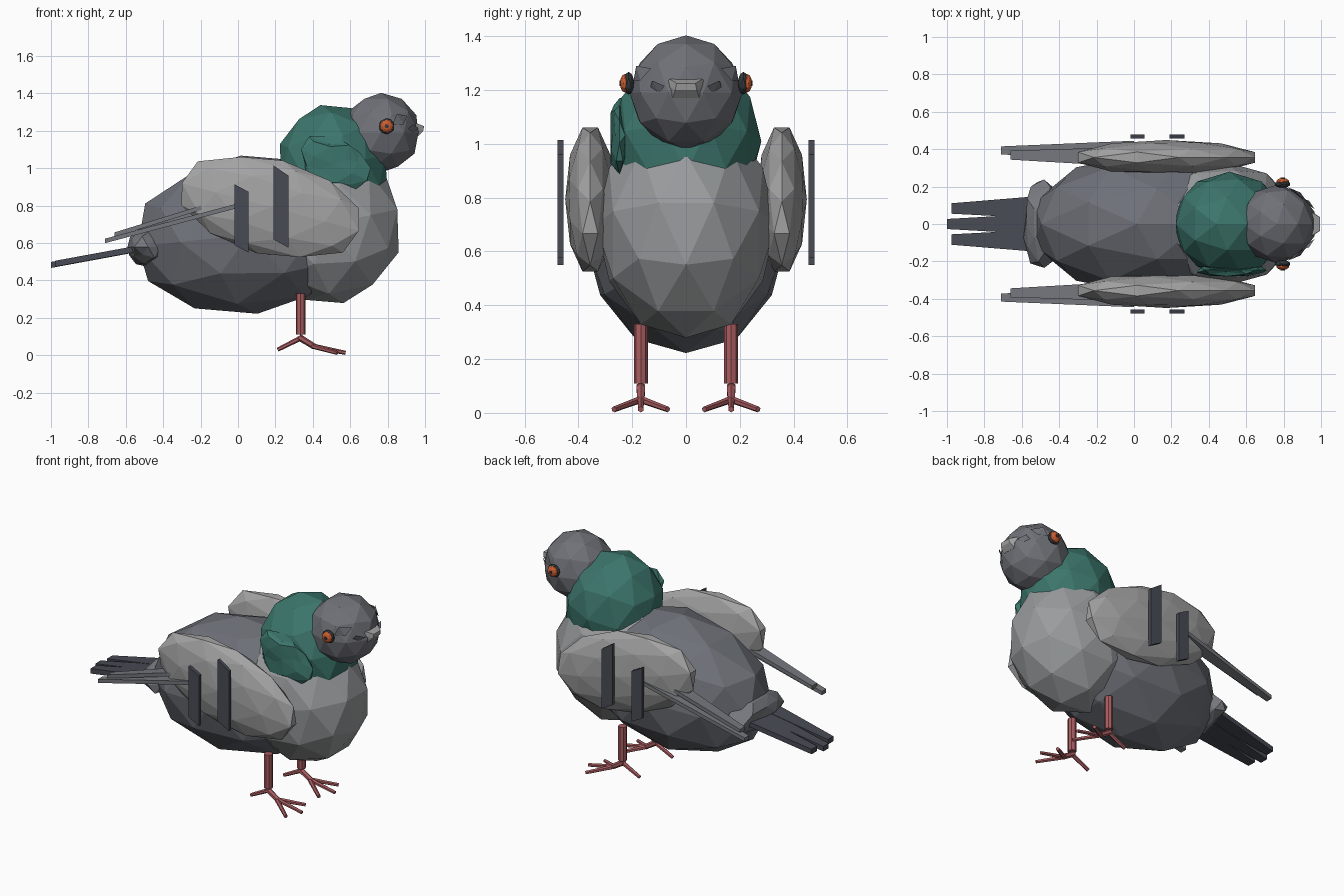
import bpy, bmesh, math, random
from mathutils import Vector, Matrix

if "Cube" in bpy.data.objects:
    bpy.data.objects.remove(bpy.data.objects["Cube"])

random.seed(4)


def mat(name, rgb):
    m = bpy.data.materials.new(name)
    m.diffuse_color = (*rgb, 1)
    m.use_nodes = True
    m.node_tree.nodes["Principled BSDF"].inputs["Base Color"].default_value = m.diffuse_color
    return m


SLATE = mat("slate grey", (0.155, 0.164, 0.188))
HEAD = mat("head grey", (0.16, 0.165, 0.185))
BREAST = mat("breast grey", (0.32, 0.332, 0.34))
WING = mat("wing grey", (0.37, 0.37, 0.37))
FEATHER = mat("feather grey", (0.18, 0.185, 0.205))
DARK = mat("dark feather", (0.065, 0.07, 0.09))
GREEN = mat("neck green", (0.045, 0.18, 0.15))
PINK = mat("leg pink", (0.40, 0.11, 0.12))
ORANGE = mat("eye orange", (0.60, 0.11, 0.03))
RING = mat("eye dark", (0.035, 0.04, 0.045))


def finish(name, bm, material):
    bmesh.ops.recalc_face_normals(bm, faces=bm.faces[:])
    me = bpy.data.meshes.new(name)
    bm.to_mesh(me)
    bm.free()
    me.materials.append(material)
    ob = bpy.data.objects.new(name, me)
    bpy.context.collection.objects.link(ob)
    return ob


def blob(name, loc, size, material, tilt=0, sub=2, jitter=0):
    """Faceted ellipsoid, pitched about the y axis (degrees)."""
    bm = bmesh.new()
    bmesh.ops.create_icosphere(bm, subdivisions=sub, radius=1)
    for v in bm.verts:
        v.co *= 1 + random.uniform(-jitter, jitter)
    bm.transform(Matrix.Translation(loc) @ Matrix.Rotation(math.radians(tilt), 4, 'Y')
                 @ Matrix.Diagonal((*size, 1)))
    return finish(name, bm, material)


def rod(name, a, b, r1, r2, material, sides=8):
    """Cone or cylinder between two points."""
    a, b = Vector(a), Vector(b)
    bm = bmesh.new()
    bmesh.ops.create_cone(bm, cap_ends=True, segments=sides, radius1=r1, radius2=r2,
                          depth=(b - a).length)
    turn = (b - a).to_track_quat('Z', 'Y').to_matrix().to_4x4()
    bm.transform(Matrix.Translation((a + b) / 2) @ turn)
    return finish(name, bm, material)


def hull(name, points, material):
    """Convex solid around a few points."""
    bm = bmesh.new()
    for p in points:
        bm.verts.new(p)
    bmesh.ops.convex_hull(bm, input=bm.verts[:])
    bmesh.ops.dissolve_limit(bm, angle_limit=0.01, verts=bm.verts[:], edges=bm.edges[:])
    return finish(name, bm, material)


def feather(name, base, tip, w0, w1, t, material):
    """Tapered flat plank from base to tip."""
    hull(name, [(p[0], p[1] + s * w, p[2] + u * t)
                for p, w in ((base, w0), (tip, w1)) for s in (-1, 1) for u in (-1, 1)], material)


# Torso, neck and head
blob("body", (0.06, 0, 0.645), (0.63, 0.375, 0.425), SLATE, -6)
blob("breast", (0.475, 0, 0.70), (0.405, 0.335, 0.43), BREAST, -12)
blob("neck", (0.51, 0, 1.01), (0.30, 0.28, 0.335), GREEN, -12)
blob("neck_patch", (0.51, -0.247, 1.02), (0.18, 0.035, 0.13), GREEN, 25, 2, 0.2)
blob("head", (0.765, 0, 1.19), (0.21, 0.21, 0.213), HEAD)
blob("rump", (-0.48, 0, 0.58), (0.115, 0.235, 0.10), FEATHER, 0, 2, 0.13)

# Beak: wide upper edge, blunt tip, narrower chin
hull("beak", [(x, s * y, z) for s in (-1, 1) for x, y, z in (
    (0.92, 0.085, 1.225), (0.955, 0.06, 1.24), (0.995, 0.035, 1.225),
    (0.99, 0.04, 1.20), (0.962, 0.05, 1.17), (0.92, 0.06, 1.17))], WING)

# Tail feathers
feather("tail_middle", (-0.5, 0, 0.575), (-1.0, 0, 0.483), 0.055, 0.027, 0.016, DARK)
for s in (-1, 1):
    feather("tail_side", (-0.5, s * 0.09, 0.577), (-0.975, s * 0.083, 0.49),
            0.06, 0.028, 0.016, DARK)

# Mirrored parts
for s in (-1, 1):
    # Sharp brow and nostril ridges
    hull("brow", [(x, s * y, z) for x, y, z in (
        (0.825, 0.195, 1.235), (0.85, 0.185, 1.29), (0.905, 0.13, 1.28), (0.885, 0.17, 1.235))], HEAD)
    hull("nostril_ridge", [(x, s * y, z) for x, y, z in (
        (0.90, 0.135, 1.20), (0.935, 0.125, 1.235), (0.965, 0.08, 1.215), (0.935, 0.10, 1.185))], HEAD)

    # Eye: dark socket, orange iris, dark pupil
    blob("eye_socket", (0.795, s * 0.213, 1.225), (0.042, 0.02, 0.042), RING)
    blob("iris", (0.795, s * 0.226, 1.225), (0.035, 0.02, 0.035), ORANGE)
    rod("pupil", (0.795, s * 0.24, 1.225), (0.795, s * 0.248, 1.225), 0.011, 0.011, RING)

    # Folded wing
    blob("wing", (0.173, s * 0.356, 0.793), (0.515, 0.093, 0.257), WING, 15)

    # Dark wing bars, slanted down toward the front
    for x0, x1, top0, top1, low1, low0 in ((-0.02, 0.055, 0.915, 0.875, 0.55, 0.59),
                                           (0.19, 0.27, 1.015, 0.96, 0.575, 0.62)):
        hull("wing_bar", [(x, s * y, z) for y in (0.456, 0.478)
                          for x, z in ((x0, top0), (x1, top1), (x1, low1), (x0, low0))], DARK)

    # Long flight feathers behind the wing
    feather("flight_feather_outer", (0.0, s * 0.40, 0.80), (-0.71, s * 0.393, 0.612),
            0.045, 0.022, 0.012, FEATHER)
    feather("flight_feather_inner", (-0.08, s * 0.36, 0.825), (-0.66, s * 0.368, 0.645),
            0.05, 0.024, 0.012, FEATHER)

    # Leg and foot
    y = s * 0.168
    rod("leg", (0.335, y, 0.11), (0.335, y, 0.33), 0.026, 0.026, PINK)
    rod("ankle", (0.325, y, 0.098), (0.41, y, 0.045), 0.018, 0.016, PINK, 6)
    rod("back_toe", (0.345, y, 0.097), (0.212, y, 0.03), 0.014, 0.011, PINK, 6)
    for dx, dy in ((0.575, 0), (0.53, 0.1), (0.53, -0.1)):
        rod("front_toe", (0.395, y, 0.05), (dx, y + dy, 0.013), 0.014, 0.011, PINK, 6)
